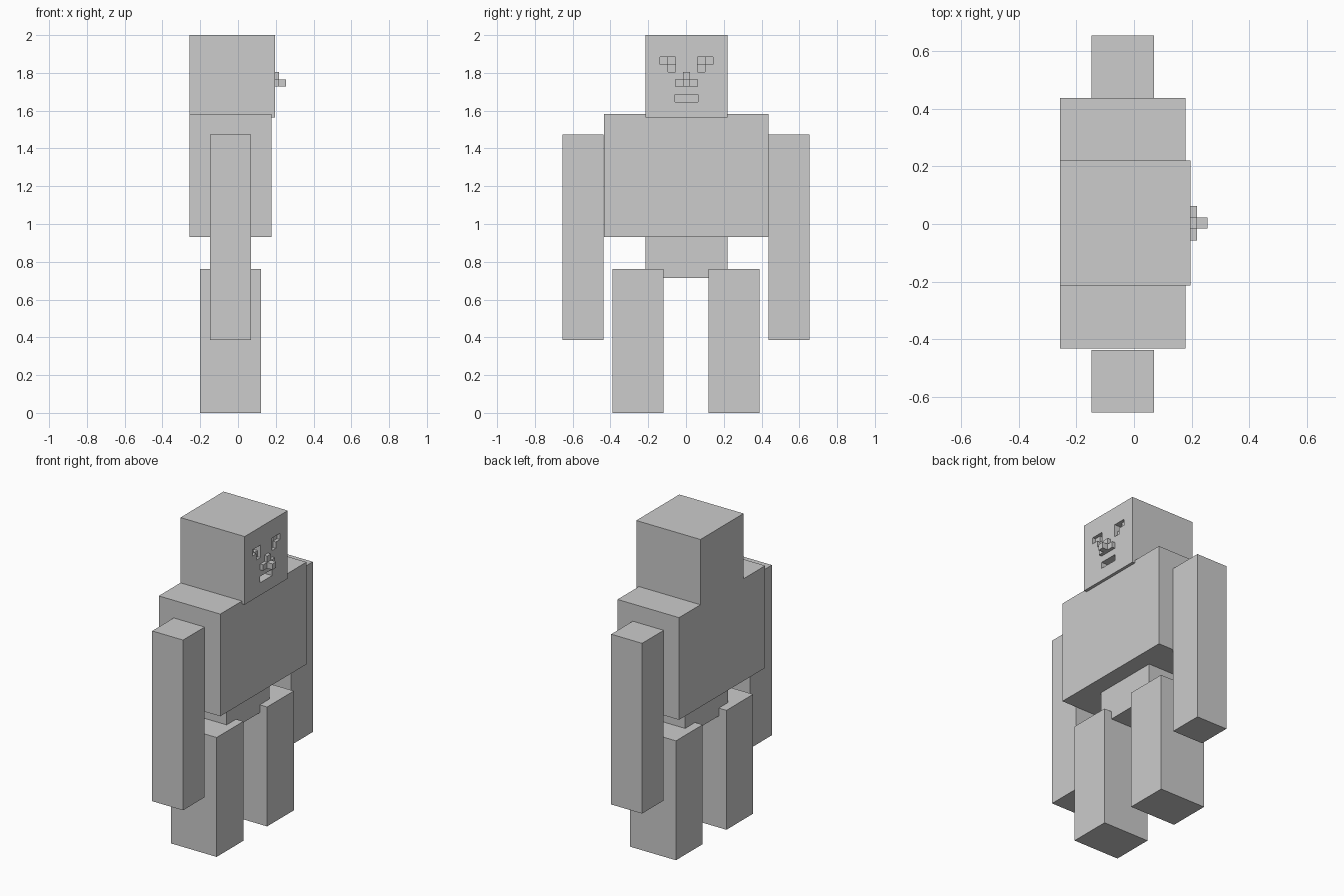
import bpy

if "Cube" in bpy.data.objects:
    bpy.data.objects.remove(bpy.data.objects["Cube"])

grey = bpy.data.materials.new("light grey")
grey.diffuse_color = (0.604, 0.604, 0.604, 1)
grey.use_nodes = True
grey.node_tree.nodes["Principled BSDF"].inputs["Base Color"].default_value = grey.diffuse_color


def box(name, x, y, z):
    """Box from (min, max) ranges on each axis."""
    bpy.ops.mesh.primitive_cube_add(size=1)
    ob = bpy.context.object
    ob.name = name
    for v in ob.data.vertices:
        v.co = [r[0] if c < 0 else r[1] for c, r in zip(v.co, (x, y, z))]
    ob.data.materials.append(grey)
    return ob


def carve(target, x, y, z):
    """Cut a box-shaped recess out of the target."""
    cutter = box("cutter", x, y, z)
    cutter.hide_render = True
    mod = target.modifiers.new("recess", 'BOOLEAN')
    mod.operation = 'DIFFERENCE'
    mod.solver = 'EXACT'
    mod.object = cutter
    bpy.context.view_layer.objects.active = target
    bpy.ops.object.modifier_apply(modifier=mod.name)
    bpy.data.objects.remove(cutter, do_unlink=True)


def span(side, a, b, mid=0.0):
    """Range a..b mirrored to the chosen side of mid."""
    return tuple(sorted((mid + side * a, mid + side * b)))


FACE = 0.197   # x of the face plane
MID = 0.003    # y centre of the head
FRONT = FACE + 0.03

# Torso, pelvis and head
box("torso", (-0.257, 0.178), (-0.433, 0.437), (0.93, 1.583))
box("pelvis", (-0.148, 0.07), (-0.215, 0.22), (0.713, 0.93))
head = box("head", (-0.257, FACE), (-0.214, 0.221), (1.565, 2.0))

# Arms and legs
for side, label in ((-1, "right"), (1, "left")):
    box(label + "_arm", (-0.148, 0.07), span(side, 0.437, 0.655), (0.385, 1.473))
    box(label + "_leg", (-0.202, 0.122), span(side, 0.12, 0.39), (0.0, 0.763))

# Eyes: shallow L-shaped recess with a deeper corner
for side in (-1, 1):
    shallow = (FACE - 0.02, FRONT)
    carve(head, shallow, span(side, 0.058, 0.14, MID), (1.845, 1.885))
    carve(head, shallow, span(side, 0.058, 0.098, MID), (1.805, 1.855))
    carve(head, (FACE - 0.055, FRONT), span(side, 0.058, 0.098, MID), (1.845, 1.885))

# Mouth recess
carve(head, (FACE - 0.055, FRONT), (MID - 0.06, MID + 0.06), (1.645, 1.685))

# Nose: bridge, nostrils and tip
box("nose_bridge", (FACE, 0.218), (MID - 0.019, MID + 0.019), (1.765, 1.805))
for side, label in ((-1, "right"), (1, "left")):
    box(label + "_nostril", (FACE, 0.218), span(side, 0.019, 0.06, MID), (1.727, 1.765))
box("nose_tip", (FACE, 0.255), (MID - 0.019, MID + 0.019), (1.727, 1.765))
